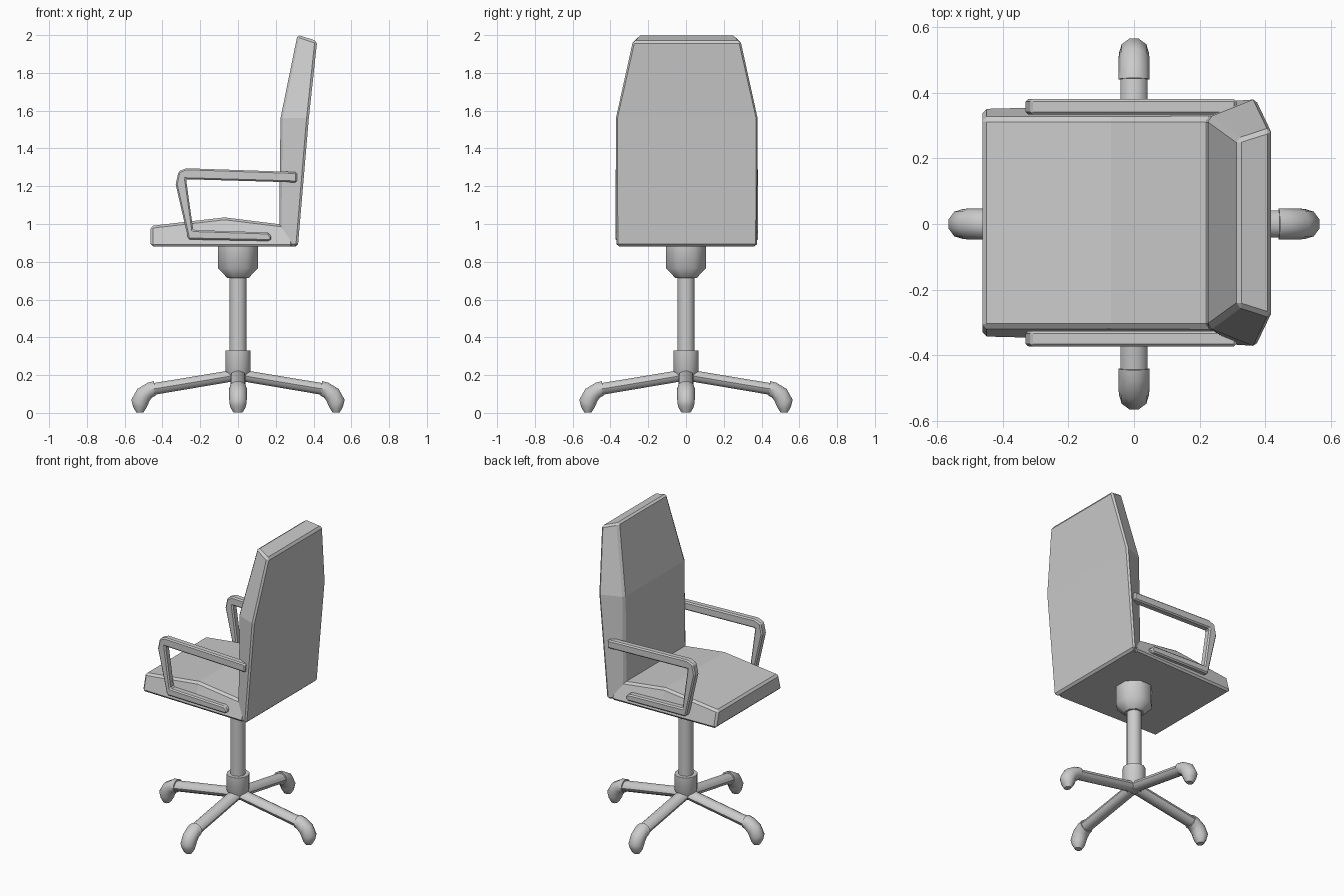
import bpy, bmesh
from math import sin, cos, pi, radians
from mathutils import Vector, Matrix

if "Cube" in bpy.data.objects:
    bpy.data.objects.remove(bpy.data.objects["Cube"])

YC = 0.004  # the upper half sits slightly off centre


def finish(name, bm, bevel=0, smooth=0):
    bmesh.ops.recalc_face_normals(bm, faces=bm.faces)
    me = bpy.data.meshes.new(name)
    bm.to_mesh(me)
    bm.free()
    ob = bpy.data.objects.new(name, me)
    bpy.context.collection.objects.link(ob)
    if bevel:
        m = ob.modifiers.new("bevel", 'BEVEL')
        m.width = bevel
        m.segments = 1
        m.limit_method = 'ANGLE'
        m.angle_limit = radians(30)
    if smooth:
        bpy.ops.object.select_all(action='DESELECT')
        ob.select_set(True)
        bpy.context.view_layer.objects.active = ob
        bpy.ops.object.shade_smooth_by_angle(angle=radians(smooth))
    return ob


def loft(name, rings, bevel=0, smooth=0, spin=0):
    """Skin a list of equal-length point rings and cap both ends."""
    bm = bmesh.new()
    rot = Matrix.Rotation(spin, 3, 'Z')
    vs = [[bm.verts.new(rot @ Vector(p)) for p in r] for r in rings]
    n = len(vs[0])
    for a, b in zip(vs, vs[1:]):
        for i in range(n):
            j = (i + 1) % n
            bm.faces.new((a[i], a[j], b[j], b[i]))
    bm.faces.new(vs[0])
    bm.faces.new(vs[-1])
    return finish(name, bm, bevel, smooth)


def lathe(name, profile, n):
    k = 1 / cos(pi / n)
    return loft(name, [[(r * k * cos(2 * pi * (i + .5) / n), r * k * sin(2 * pi * (i + .5) / n), z)
                        for i in range(n)] for r, z in profile], smooth=46)


def tube(name, stations, spin, n=10):
    """Elliptical tube; each station gives upper point, lower point (x, z) and half width."""
    rings = []
    for ux, uz, lx, lz, w in stations:
        ring = []
        for i in range(n):
            a = 2 * pi * i / n
            t = (1 + sin(a)) / 2
            ring.append((lx + (ux - lx) * t, w * cos(a), lz + (uz - lz) * t))
        rings.append(ring)
    return loft(name, rings, smooth=40, spin=spin)


# seat cushion: crowned top, sloping sides
loft("seat", [[(x, YC - b, 0.88), (x, YC + b, 0.88), (x, YC + t, z), (x, YC - t, z)]
              for x, b, t, z in [(-0.462, .35, .32, .99), (-0.07, .36, .32, 1.035),
                                 (0.29, .37, .32, .99)]], bevel=0.013)

# backrest: narrower front face, tapered top
loft("backrest", [[(fx, YC - f, fz), (fx, YC + f, fz), (rx, YC + r, rz), (rx, YC - r, rz)]
                  for fx, fz, f, rx, rz, r in [(.217, .88, .32, .317, .88, .378),
                                               (.225, 1.56, .32, .375, 1.56, .38),
                                               (.315, 2.002, .255, .419, 1.968, .288)]], bevel=0.013)

# armrests: open C-shaped loops, one each side
ARM = [(.312, 1.275), (-.275, 1.295), (-.315, 1.278), (-.33, 1.21), (-.263, .918), (.168, .91),
       (.18, .928), (.16, .955), (-.237, .968), (-.275, 1.237), (.312, 1.22)]
for side, label in ((1, "left"), (-1, "right")):
    bm = bmesh.new()
    f = bm.faces.new([bm.verts.new((x, YC + side * 0.33, z)) for x, z in ARM])
    ext = bmesh.ops.extrude_face_region(bm, geom=[f], use_keep_orig=True)
    for v in ext["geom"]:
        if isinstance(v, bmesh.types.BMVert):
            v.co.y += side * 0.047
    finish("armrest_" + label, bm, bevel=0.008)

# swivel hub, post and base collar
lathe("swivel_hub", [(.055, .713), (.105, .765), (.105, .885)], 8)
lathe("post", [(.044, .30), (.044, .73)], 12)
lathe("base_collar", [(.04, .17), (.067, .225), (.067, .33)], 12)

# four splayed legs with elbow-shaped feet
LEG = [(.02, .23, .02, .166, .041), (.455, .158, .445, .094, .041)]
FOOT = [(.445, .17, .437, .088, .047), (.478, .162, .455, .079, .047), (.535, .128, .468, .06, .047),
        (.567, .07, .476, .04, .046), (.558, .035, .486, .022, .04), (.54, .002, .50, .002, .024)]
for k in range(4):
    tube(f"leg_{k + 1}", LEG, k * pi / 2)
    tube(f"foot_{k + 1}", FOOT, k * pi / 2)
